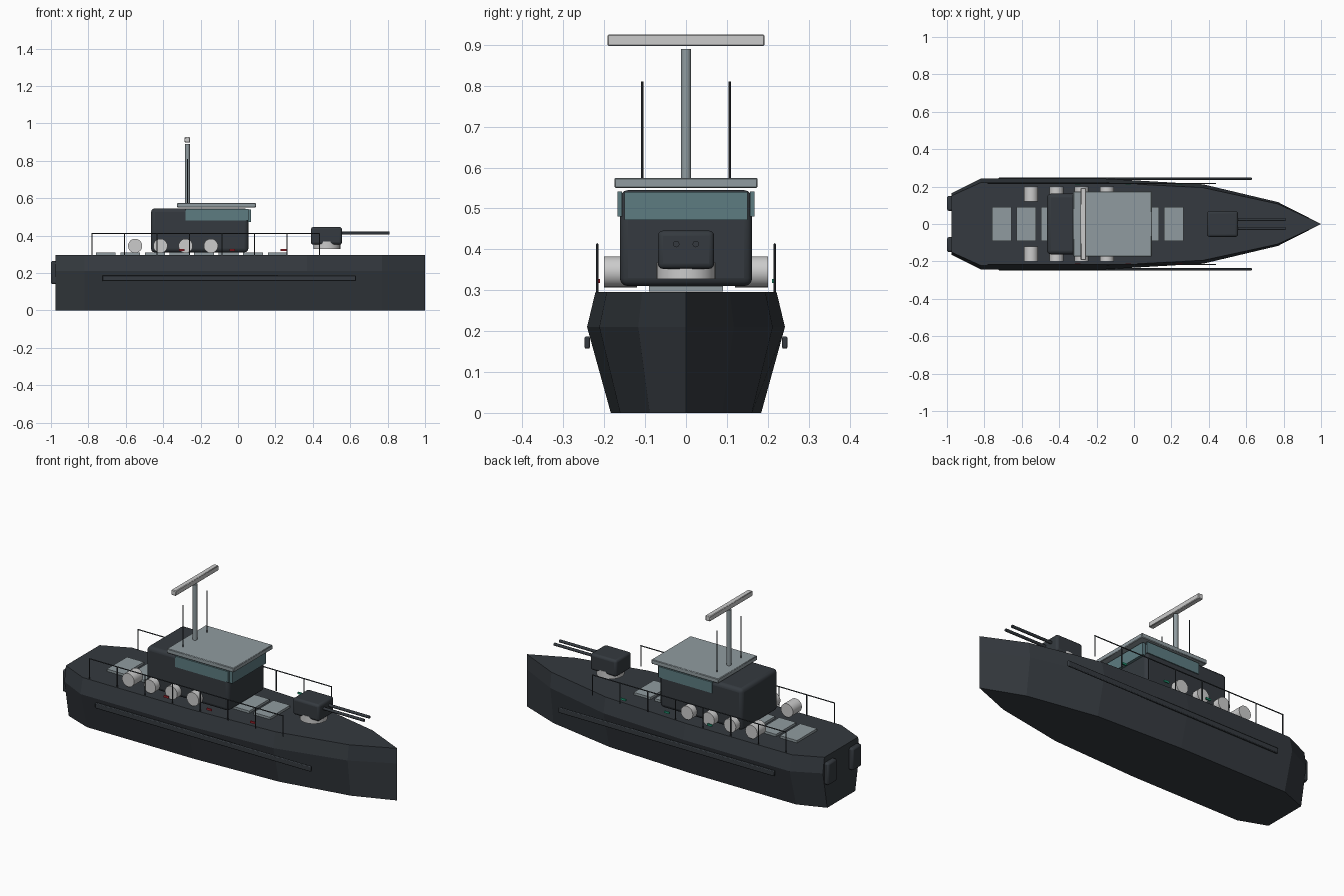
import bpy, bmesh, math

if "Cube" in bpy.data.objects:
    bpy.data.objects.remove(bpy.data.objects["Cube"])


def material(name, r, g, b):
    m = bpy.data.materials.new(name)
    m.diffuse_color = (r, g, b, 1)
    m.use_nodes = True
    m.node_tree.nodes["Principled BSDF"].inputs["Base Color"].default_value = m.diffuse_color
    return m


DARK = material("dark_paint", 0.035, 0.042, 0.05)
DECK = material("grey_paint", 0.28, 0.33, 0.35)
LIGHT = material("light_metal", 0.55, 0.58, 0.58)
GLASS = material("teal_glass", 0.11, 0.2, 0.22)
RED = material("red_lamp", 0.4, 0.02, 0.03)
GREEN = material("green_lamp", 0.02, 0.35, 0.2)


def box(name, x, y, z, mat, bevel=0.0, segments=2):
    """Box from (min, max) ranges, optionally with rounded edges."""
    bpy.ops.mesh.primitive_cube_add(size=1, location=[sum(r) / 2 for r in (x, y, z)])
    o = bpy.context.object
    o.name = name
    o.scale = [r[1] - r[0] for r in (x, y, z)]
    bpy.ops.object.transform_apply(location=False, rotation=False, scale=True)
    o.data.materials.append(mat)
    if bevel:
        b = o.modifiers.new("bevel", 'BEVEL')
        b.width, b.segments = bevel, segments
        bpy.ops.object.shade_smooth_by_angle(angle=math.radians(35))
    return o


def rod(name, center, length, radius, axis, mat, sides=16):
    """Cylinder along a named axis."""
    rot = {'X': (0, math.pi / 2, 0), 'Y': (math.pi / 2, 0, 0), 'Z': (0, 0, 0)}[axis]
    bpy.ops.mesh.primitive_cylinder_add(vertices=sides, radius=radius, depth=length,
                                        location=center, rotation=rot)
    o = bpy.context.object
    o.name = name
    o.data.materials.append(mat)
    bpy.ops.object.shade_smooth_by_angle(angle=math.radians(35))
    return o


# Hull: one plan outline stacked at three levels, widest at the chine
half = [(-0.975, 0.165), (-0.82, 0.242), (-0.15, 0.242), (0.37, 0.212), (0.77, 0.117)]
outline = [(x, -y) for x, y in half] + [(1.0, 0)] + [(x, y) for x, y in reversed(half)]
bm = bmesh.new()
rings = [[bm.verts.new((x, y * s, z)) for x, y in outline]
         for z, s in ((0, 0.76), (0.21, 1.0), (0.296, 0.915))]
n = len(outline)
for a, b in zip(rings, rings[1:]):
    for i in range(n):
        j = (i + 1) % n
        bm.faces.new((a[i], a[j], b[j], b[i]))
bm.faces.new(rings[0][::-1])
bm.faces.new(rings[-1])
mesh = bpy.data.meshes.new("hull")
bm.to_mesh(mesh)
bm.free()
mesh.materials.append(DARK)
bpy.context.collection.objects.link(bpy.data.objects.new("hull", mesh))

# Deck hatches in a row
for i in range(8):
    x = -0.707 + i * 0.1313
    box("deck_hatch", (x - 0.053, x + 0.053), (-0.09, 0.09), (0.297, 0.31), DECK)

# Cabin, windows and roof
box("cabin", (-0.465, 0.055), (-0.162, 0.162), (0.31, 0.545), DARK, 0.02, 3)
box("front_window", (0.05, 0.07), (-0.15, 0.15), (0.472, 0.54), GLASS)
box("roof", (-0.325, 0.095), (-0.175, 0.175), (0.55, 0.575), DECK, 0.003, 1)

# Mast and radar bar
rod("mast", (-0.27, 0, 0.73), 0.32, 0.0125, 'Z', DECK)
box("radar_bar", (-0.285, -0.256), (-0.192, 0.192), (0.897, 0.926), LIGHT, 0.003, 1)

# Gun mount
rod("gun_base", (0.475, 0, 0.348), 0.04, 0.072, 'Z', LIGHT, 24)
box("gun_turret", (0.39, 0.556), (-0.069, 0.069), (0.352, 0.446), DARK, 0.013, 3)

# Everything mirrored port and starboard
for s, lamp in ((-1, RED), (1, GREEN)):
    def span(a, b):
        return sorted((s * a, s * b))

    box("side_window", (-0.28, 0.055), span(0.157, 0.167), (0.48, 0.542), GLASS)
    box("rubbing_strake", (-0.725, 0.63), span(0.235, 0.248), (0.157, 0.187), DARK, 0.004)
    box("stern_drive", (-1.0, -0.965), span(0.07, 0.15), (0.14, 0.265), DARK, 0.01)
    rod("gun_barrel", (0.67, s * 0.024, 0.413), 0.28, 0.008, 'X', DARK, 12)
    rod("antenna", (-0.27, s * 0.107, 0.685), 0.25, 0.003, 'Z', DARK, 8)

    # Drums lying across the side decks
    for i in range(4):
        rod("deck_drum", (-0.55 + i * 0.135, s * 0.16, 0.345), 0.08, 0.038, 'Y', LIGHT, 24)

    # Guard rail and posts
    rod("guard_rail", (-0.1725, s * 0.217, 0.412), 1.22, 0.003, 'X', DARK, 8)
    for i in range(8):
        rod("rail_post", (-0.78 + i * 0.1736, s * 0.217, 0.354), 0.118, 0.003, 'Z', DARK, 8)

    # Side lamps
    for x in (-0.3, -0.03, 0.243):
        box("side_lamp", (x - 0.015, x + 0.015), span(0.21, 0.218), (0.318, 0.328), lamp)
